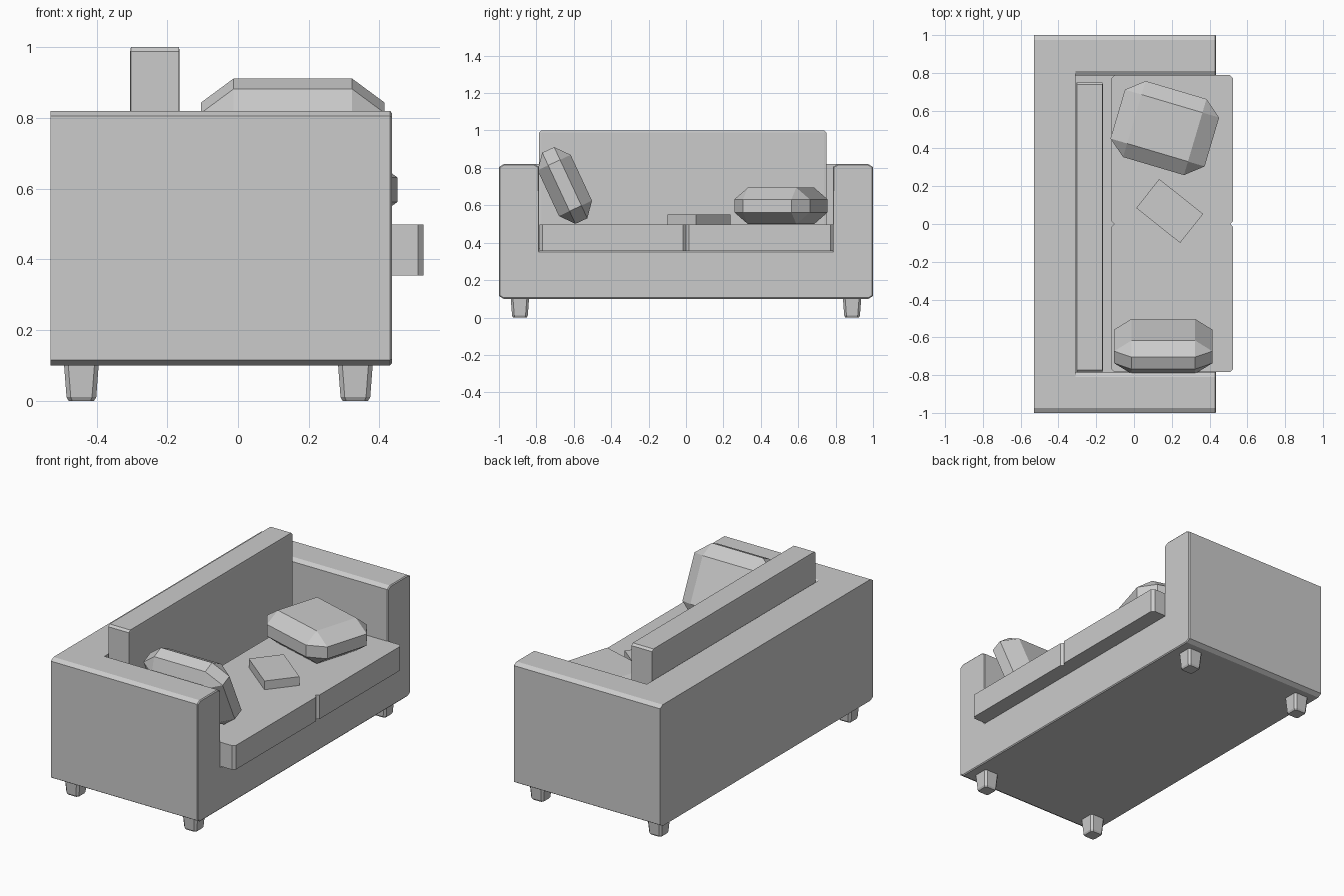
import bpy, bmesh
from math import radians
from mathutils import Vector

if "Cube" in bpy.data.objects:
    bpy.data.objects.remove(bpy.data.objects["Cube"])


def finish(name, bm, loc=(0, 0, 0), rot=(0, 0, 0)):
    bmesh.ops.recalc_face_normals(bm, faces=bm.faces[:])
    mesh = bpy.data.meshes.new(name)
    bm.to_mesh(mesh)
    bm.free()
    ob = bpy.data.objects.new(name, mesh)
    ob.location = loc
    ob.rotation_euler = [radians(a) for a in rot]
    bpy.context.collection.objects.link(ob)
    return ob


def hull(name, points, loc=(0, 0, 0), rot=(0, 0, 0)):
    bm = bmesh.new()
    for p in points:
        bm.verts.new(p)
    bmesh.ops.remove_doubles(bm, verts=bm.verts[:], dist=1e-5)
    bmesh.ops.convex_hull(bm, input=bm.verts[:])
    bmesh.ops.dissolve_limit(bm, angle_limit=0.01, verts=bm.verts[:], edges=bm.edges[:])
    return finish(name, bm, loc, rot)


SIGNS = [Vector((i, j, k)) for i in (-1, 1) for j in (-1, 1) for k in (-1, 1)]


def soft_box(name, size, cut, loc, rot=(0, 0, 0)):
    """Box with every edge chamfered by a per-axis amount."""
    a, b, c = (s / 2 for s in size)
    u, v, w = cut
    corner = [(a, b - v, c - w), (a - u, b, c - w), (a - u, b - v, c)]
    return hull(name, [Vector(p) * s for s in SIGNS for p in corner], loc, rot)


def octagon(r, cut, z):
    return [(i * p, j * q, z) for i in (-1, 1) for j in (-1, 1)
            for p, q in ((r, r - cut), (r - cut, r))]


# Base and arms: one U-shaped profile with chamfered edges, run front to back
half = [(0.975, 0.1), (1, 0.115), (1, 0.805), (0.975, 0.82),
        (0.81, 0.82), (0.785, 0.805), (0.785, 0.355)]
profile = half + [(-y, z) for y, z in reversed(half)]
bm = bmesh.new()
back = bm.faces.new([bm.verts.new((-0.53, y, z)) for y, z in profile])
geo = bmesh.ops.extrude_face_region(bm, geom=[back], use_keep_orig=True)["geom"]
front = [g for g in geo if isinstance(g, bmesh.types.BMFace)]
bmesh.ops.translate(bm, vec=(0.96, 0, 0),
                    verts=[g for g in geo if isinstance(g, bmesh.types.BMVert)])
bmesh.ops.recalc_face_normals(bm, faces=bm.faces[:])
bmesh.ops.inset_region(bm, faces=front, thickness=0.006, depth=0.005)
finish("base_and_arms", bm)

# Backrest frame between the arms
soft_box("back_frame", (0.22, 1.62, 0.52), (0, 0, 0), (-0.42, 0, 0.56))

# Back cushion
soft_box("back_cushion", (0.14, 1.535, 0.645), (0.002, 0.012, 0.012), (-0.235, -0.0175, 0.6775))

# Seat cushions with chamfered upright edges
for side, y0, y1 in (("left", -0.783, 0), ("right", 0, 0.788)):
    x0, x1, c = -0.12, 0.525, 0.016
    hull("seat_cushion_" + side,
         [(x, y, z) for z in (0.355, 0.498)
          for xs, ys in (((x0, x1), (y0 + c, y1 - c)), ((x0 + c, x1 - c), (y0, y1)))
          for x in xs for y in ys])

# Throw pillows: one lying flat, one leaning on the arm
pillow = ((0.52, 0.42, 0.195), (0.092, 0.075, 0.0625))
soft_box("flat_pillow", *pillow, (0.163, 0.508, 0.597), (0, 0, -16.5))
soft_box("leaning_pillow", *pillow, (0.155, -0.648, 0.706), (115, 0, 0))

# Book on the seat
soft_box("book", (0.297, 0.196, 0.052), (0, 0, 0), (0.189, 0.069, 0.524), (0, 0, -38.5))

# Tapered feet
for x in (-0.443, 0.332):
    for y in (-0.888, 0.888):
        hull("foot", octagon(0.049, 0.012, 0.102) + octagon(0.042, 0.012, 0.01)
             + octagon(0.036, 0.01, 0), (x, y, 0))
